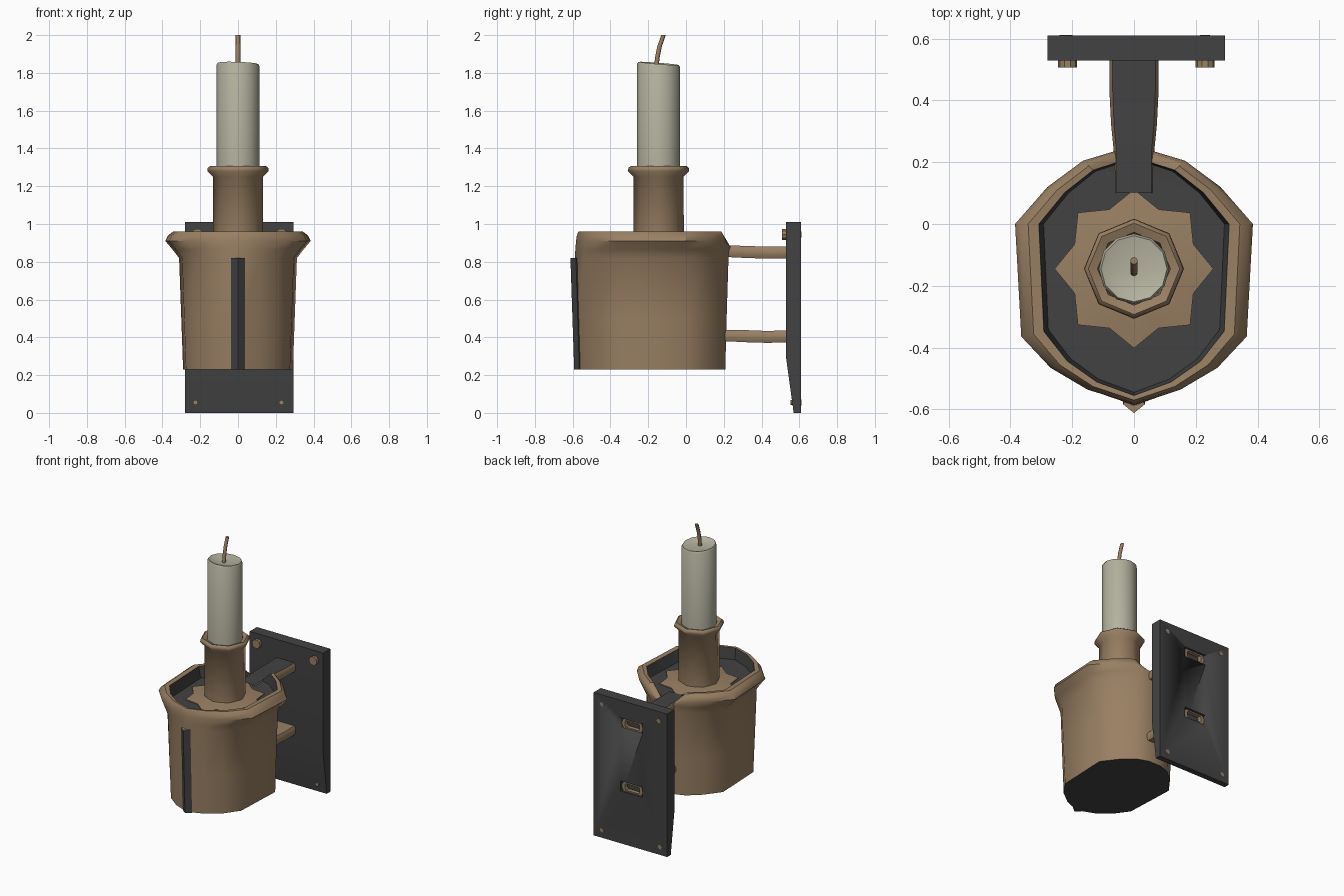
import bpy, bmesh, math
from mathutils import Vector

if "Cube" in bpy.data.objects:
    bpy.data.objects.remove(bpy.data.objects["Cube"])


def material(name, rgb):
    m = bpy.data.materials.new(name)
    m.diffuse_color = (*rgb, 1)
    m.use_nodes = True
    m.node_tree.nodes["Principled BSDF"].inputs["Base Color"].default_value = m.diffuse_color
    return m


BRONZE = material("aged bronze", (0.32, 0.215, 0.125))
IRON = material("dark iron", (0.055, 0.055, 0.057))
WAX = material("pale wax", (0.45, 0.44, 0.34))
CY = -0.145  # candle axis


def loft(name, rings, mats, rule=None, angle=35):
    """Skin a list of closed point rings, cap both ends, colour faces by rule(face)."""
    bm = bmesh.new()
    rows = [[bm.verts.new(p) for p in r] for r in rings]
    n = len(rows[0])
    for a, b in zip(rows, rows[1:]):
        for i in range(n):
            j = (i + 1) % n
            bm.faces.new((a[i], a[j], b[j], b[i]))
    bm.faces.new(rows[0][::-1])
    bm.faces.new(rows[-1])
    for f in bm.faces:
        f.tag = False
    bmesh.ops.recalc_face_normals(bm, faces=bm.faces[:])
    bm.normal_update()
    bm.faces.ensure_lookup_table()
    for i, f in enumerate(bm.faces):
        if rule:
            f.material_index = rule(f, i // n)
    mesh = bpy.data.meshes.new(name)
    bm.to_mesh(mesh)
    bm.free()
    for m in mats:
        mesh.materials.append(m)
    ob = bpy.data.objects.new(name, mesh)
    bpy.context.collection.objects.link(ob)
    bpy.ops.object.select_all(action='DESELECT')
    ob.select_set(True)
    bpy.context.view_layer.objects.active = ob
    bpy.ops.object.shade_smooth_by_angle(angle=math.radians(angle))
    return ob


def circle(r, z, n, cy=CY):
    return [(r * math.cos(2 * math.pi * i / n), cy + r * math.sin(2 * math.pi * i / n), z)
            for i in range(n)]


def disc_y(cx, cz, r, y, n=10):
    return [(cx + r * math.cos(2 * math.pi * i / n), y, cz + r * math.sin(2 * math.pi * i / n))
            for i in range(n)]


def rect(x0, x1, z0, z1, y):
    return [(x0, y, z0), (x1, y, z0), (x1, y, z1), (x0, y, z1)]


# Wall plate, thinning towards its lower edge at the front
side = [(0.61, 0), (0.57, 0), (0.53, 0.29), (0.53, 1.01), (0.61, 1.01)]
plate = loft("wall_plate", [[(x, y, z) for y, z in side] for x in (-0.28, 0.295)], [IRON], angle=20)

# Slots in the back of the plate where the arms pass through
for zc in (0.85, 0.405):
    cutter = loft("slot_cutter", [rect(-0.085, 0.085, zc - 0.036, zc + 0.036, y)
                                  for y in (0.575, 0.7)], [IRON])
    mod = plate.modifiers.new("slot", 'BOOLEAN')
    mod.operation = 'DIFFERENCE'
    mod.solver = 'EXACT'
    mod.object = cutter
    bpy.context.view_layer.objects.active = plate
    bpy.ops.object.modifier_apply(modifier=mod.name)
    bpy.data.objects.remove(cutter)

# Bolts: large heads above, small ones below, shanks through the plate
for x, z, r, y in ((-0.215, 0.945, 0.031, 0.507), (0.23, 0.945, 0.031, 0.507),
                   (-0.225, 0.055, 0.014, 0.552), (0.23, 0.055, 0.014, 0.552)):
    loft("bolt", [disc_y(x, z, r, y), disc_y(x, z, r, 0.57),
                  disc_y(x, z, 0.016, 0.57), disc_y(x, z, 0.016, 0.612)], [BRONZE])


# Bracket arms
def arm_ring(y, w, z0, z1, k=1.0):
    zc, h = (z0 + z1) / 2, (z1 - z0) / 2 * k
    w *= k
    half = [(0.87, -1), (1, -0.4), (1, 0.4), (0.87, 1)]
    pts = half + [(-a, b) for a, b in reversed(half)]
    return [(a * w, y, zc + b * h) for a, b in pts]


def make_arm(name, y0, d, dark_top):
    rings = [arm_ring(y0, 0.065, 0.824 + d, 0.886 + d),
             arm_ring(0.24, 0.066, 0.824 + d, 0.886 + d),
             arm_ring(0.32, 0.074, 0.820 + d, 0.884 + d),
             arm_ring(0.42, 0.079, 0.817 + d, 0.880 + d),
             arm_ring(0.53, 0.080, 0.818 + d, 0.882 + d),
             arm_ring(0.60, 0.080, 0.818 + d, 0.882 + d),
             arm_ring(0.60, 0.080, 0.818 + d, 0.882 + d, 0.72),
             arm_ring(0.575, 0.080, 0.818 + d, 0.882 + d, 0.68)]

    def rule(f, row):
        top = dark_top and f.normal.z > 0.9 and row < 5
        hole = f.normal.y > 0.9 and f.calc_center_median().y < 0.58
        return 1 if top or hole else 0
    loft(name, rings, [BRONZE, IRON], rule)


make_arm("upper_arm", 0.10, 0.0, True)
make_arm("lower_arm", 0.15, -0.446, False)

# Cup: one mirrored outline, scaled at each height; rim dips at the back over the arm
HALF = [(0.15, -0.53), (0.27, -0.46), (0.365, -0.36), (0.385, 0),
        (0.28, 0.12), (0.165, 0.205), (0.065, 0.235)]
OUTLINE = [(0, -0.575)] + HALF + [(-x, y) for x, y in reversed(HALF)]


def cup_ring(z, sx, front, back):
    ring = []
    for x, y in OUTLINE:
        s = front / 0.575 if y < 0 else back / 0.235
        notch = abs(x) < 0.07 and y > 0
        ring.append((x * sx, y * s, min(z, 0.88) if notch else z))
    return ring


cup_rings = [cup_ring(0.23, 0.755, 0.572, 0.208),
             cup_ring(0.50, 0.780, 0.580, 0.215),
             cup_ring(0.82, 0.810, 0.588, 0.225),
             cup_ring(0.865, 0.90, 0.586, 0.232),
             cup_ring(0.91, 1.00, 0.582, 0.235),
             cup_ring(0.94, 0.96, 0.578, 0.228),
             cup_ring(0.96, 0.89, 0.570, 0.215),
             cup_ring(0.958, 0.80, 0.555, 0.200),
             cup_ring(0.878, 0.76, 0.545, 0.195)]
LAST = len(cup_rings) - 1
loft("cup", cup_rings, [BRONZE, IRON], lambda f, row: 1 if row >= LAST - 1 else 0, 40)

# Pointed strip down the front of the cup
loft("front_spine", [[(-w, yb, z), (0, yf, z), (w, yb, z), (0, -0.54, z)]
                     for z, w, yb, yf in ((0.23, 0.036, -0.565, -0.592), (0.82, 0.036, -0.583, -0.612))],
     [IRON, BRONZE], lambda f, row: 1 if f.normal.z > 0.9 else 0, 20)


# Eight-pointed drip star under the socket
def star(k, z):
    pts = []
    for i in range(16):
        r = k * (0.257 if i % 2 == 0 else 0.208)
        a = math.pi * i / 8
        pts.append((r * math.cos(a), CY + r * math.sin(a), z))
    return pts


loft("drip_star", [star(1, 0.870), star(1, 0.884), star(0.45, 0.90)], [BRONZE])

# Octagonal candle socket with flared lip
loft("candle_socket", [circle(r, z, 8) for r, z in
                       ((0.134, 0.88), (0.132, 1.25), (0.162, 1.28), (0.160, 1.297),
                        (0.148, 1.307), (0.118, 1.295), (0.112, 1.24))], [BRONZE], angle=50)


# Candle with an uneven melted top
def uneven(r, z, amount):
    return [(x, y, z - amount * (0.25 * x + 0.6 * (y - CY)) / 0.113) for x, y, z in circle(r, z, 12)]


loft("candle", [circle(0.114, 1.22, 12), uneven(0.114, 1.838, 0.015),
                uneven(0.107, 1.850, 0.015), uneven(0.085, 1.842, 0.008),
                circle(0.03, 1.836, 12)], [WAX], angle=40)

# Bent wick
loft("wick", [circle(0.012, z, 8, y) for z, y in
              ((1.82, -0.158), (1.88, -0.152), (1.94, -0.140), (2.0, -0.119))], [BRONZE], angle=50)
